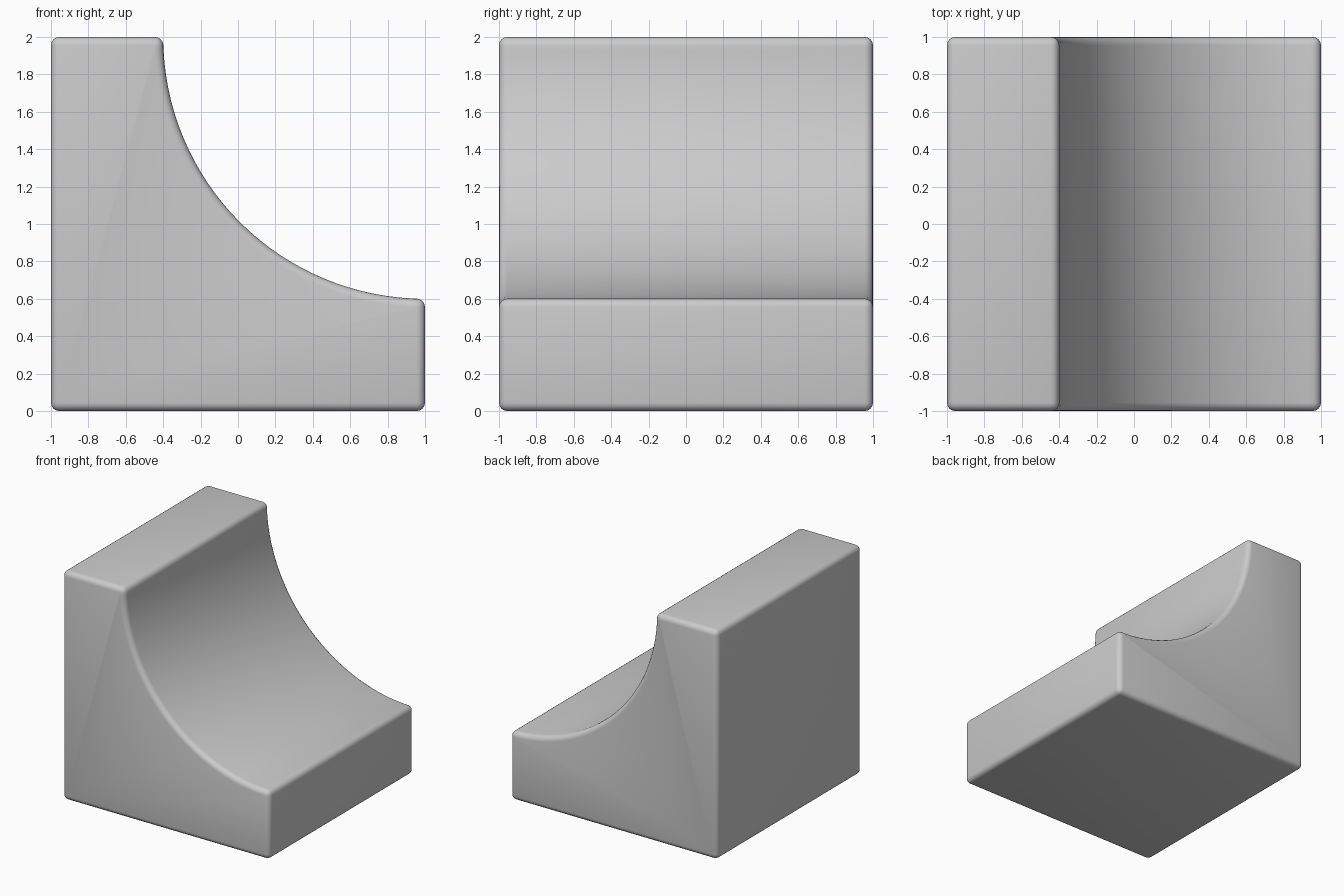
import bpy, bmesh, math

if "Cube" in bpy.data.objects:
    bpy.data.objects.remove(bpy.data.objects["Cube"])

STEPS = 32      # segments along the concave arc
RADIUS = 1.4    # arc centred on the missing top right corner (1, 2)

# Side profile in x, z: square back and base, scooped front
profile = [(-1, 2), (-1, 0), (1, 0)]
for i in range(STEPS + 1):
    a = math.radians(270 - 90 * i / STEPS)
    profile.append((1 + RADIUS * math.cos(a), 2 + RADIUS * math.sin(a)))

# Extrude the profile across the full depth
bm = bmesh.new()
face = bm.faces.new([bm.verts.new((x, -1, z)) for x, z in profile])
ext = bmesh.ops.extrude_face_region(bm, geom=[face])
moved = [v for v in ext["geom"] if isinstance(v, bmesh.types.BMVert)]
bmesh.ops.translate(bm, vec=(0, 2, 0), verts=moved)
bmesh.ops.recalc_face_normals(bm, faces=bm.faces)
mesh = bpy.data.meshes.new("concave_block")
bm.to_mesh(mesh)
bm.free()

block = bpy.data.objects.new("concave_block", mesh)
bpy.context.collection.objects.link(block)
bpy.context.view_layer.objects.active = block
block.select_set(True)

# Small rounded edges everywhere except between arc segments
bevel = block.modifiers.new("rounded_edges", "BEVEL")
bevel.width = 0.045
bevel.segments = 4
bevel.limit_method = "ANGLE"
bevel.angle_limit = math.radians(30)
bevel.use_clamp_overlap = False
bpy.ops.object.modifier_apply(modifier=bevel.name)
bpy.ops.object.shade_smooth_by_angle(angle=math.radians(35))
